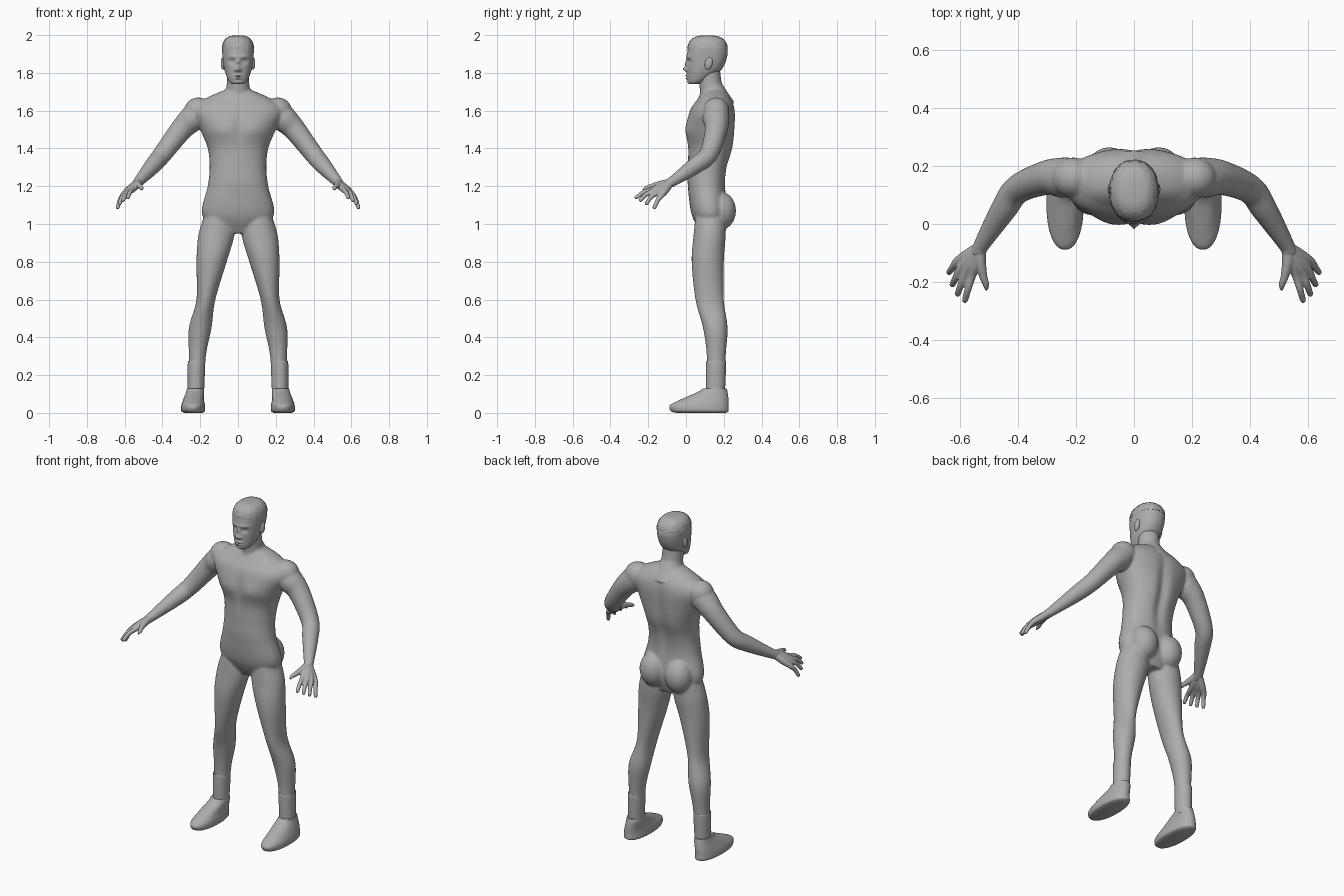
import bpy, bmesh, math, random
from mathutils import Vector, Matrix

random.seed(4)
default_cube = bpy.data.objects.get("Cube")
if default_cube:
    bpy.data.objects.remove(default_cube)

SIDES = {"left": 1, "right": -1}
colour = (.42, .42, .42, 1)
grey = bpy.data.materials.new("plain grey")
grey.use_nodes = True
grey.diffuse_color = colour
grey.node_tree.nodes["Principled BSDF"].inputs["Base Color"].default_value = colour


def spline(keys, steps):
    """Smooth curve through tuples of any length."""
    out = []
    for i, (start, end) in enumerate(zip(keys, keys[1:])):
        before = keys[max(i - 1, 0)]
        after = keys[min(i + 2, len(keys) - 1)]
        for k in range(steps):
            t = k / steps
            out.append(tuple(q + t / 2 * (r - p + t * (2 * p - 5 * q + 4 * r - s + t * (3 * (q - r) + s - p)))
                             for p, q, r, s in zip(before, start, end, after)))
    return out + [keys[-1]]


def loft(bm, rings):
    """Skin closed rings of points and cap both ends."""
    rows = [[bm.verts.new(point) for point in ring] for ring in rings]
    for low, high in zip(rows, rows[1:]):
        for i in range(len(low)):
            bm.faces.new((low[i - 1], low[i], high[i], high[i - 1]))
    bm.faces.new(rows[0])
    bm.faces.new(rows[-1])


def rounded(value, power):
    return math.copysign(abs(value) ** (2 / power), value)


def slices(bm, keys, side=1, power=2, bumps=(), segments=64, steps=8, noise=0):
    """Loft level slices (z, x min, x max, y front, y back) with soft bumps on front or back."""
    rings = []
    for z, x_min, x_max, y_front, y_back in spline(keys, steps):
        ring = []
        for i in range(segments):
            angle = math.tau * i / segments
            across, depth = math.cos(angle), math.sin(angle)
            size = random.uniform(1 - noise, 1 + noise) / 2
            x = (x_min + x_max) / 2 + (x_max - x_min) * size * rounded(across, power)
            y = (y_front + y_back) / 2 + (y_back - y_front) * size * rounded(depth, power)
            for face, bump_x, bump_z, width, height, push in bumps:
                facing = max(depth if face == "back" else -depth, 0)
                fall = ((abs(x) - bump_x) / width) ** 2 + ((z - bump_z) / height) ** 2
                y += math.copysign(push * facing * math.exp(-fall), push * depth)
            ring.append((x * side, y, z))
        rings.append(ring)
    loft(bm, rings)


def tube(bm, keys, side=1, segments=24, steps=6):
    """Round limb through (x, y, z, radius)."""
    path = spline(keys, steps)
    rings = []
    for i, (*centre, radius) in enumerate(path):
        ahead, behind = path[min(i + 1, len(path) - 1)], path[max(i - 1, 0)]
        along = (Vector(ahead[:3]) - Vector(behind[:3])).normalized()
        u = along.cross(Vector((1, 1, 0))).normalized()
        v = along.cross(u)
        ring = []
        for k in range(segments):
            angle = math.tau * k / segments
            point = Vector(centre) + radius * (u * math.cos(angle) + v * math.sin(angle))
            ring.append((point.x * side, point.y, point.z))
        rings.append(ring)
    loft(bm, rings)


def ball(bm, centre, size, tilt=0):
    place = Matrix.Translation(centre) @ Matrix.Rotation(tilt, 4, "X") @ Matrix.Diagonal((*size, 1))
    bmesh.ops.create_uvsphere(bm, u_segments=24, v_segments=14, radius=1, matrix=place)


def finish(bm, name, voxel=0, smooth=4):
    """Make the object; a voxel size blends its overlapping shells into one skin."""
    bmesh.ops.recalc_face_normals(bm, faces=bm.faces)
    mesh = bpy.data.meshes.new(name)
    bm.to_mesh(mesh)
    bm.free()
    mesh.materials.append(grey)
    part = bpy.data.objects.new(name, mesh)
    bpy.context.collection.objects.link(part)
    bpy.ops.object.select_all(action="DESELECT")
    part.select_set(True)
    bpy.context.view_layer.objects.active = part
    bpy.ops.object.shade_smooth_by_angle(angle=math.radians(50))
    if voxel:
        blend = part.modifiers.new("blend", "REMESH")
        blend.mode = "VOXEL"
        blend.voxel_size = voxel
        blend.use_smooth_shade = True
        soften = part.modifiers.new("soften", "SMOOTH")
        soften.factor = .5
        soften.iterations = smooth


# Body: torso, neck, legs and arms blended into one skin
body = bmesh.new()
torso = [(.95, .1, .08, .19), (1.05, .19, .03, .22), (1.2, .16, .01, .21), (1.3, .15, .01, .22),
         (1.4, .16, .01, .25), (1.5, .2, 0, .26), (1.6, .24, .02, .26), (1.66, .18, .06, .24),
         (1.71, .07, .09, .2)]
spine = ("back", 0, 1.4, .03, .2, -.02)
breastbone = ("front", 0, 1.5, .02, .1, -.01)
pectorals = ("front", .09, 1.5, .06, .05, .01)
slices(body, [(z, -half, half, front, back) for z, half, front, back in torso],
       power=2.2, bumps=[spine, breastbone, pectorals])
tube(body, [(0, .16, 1.62, .1), (0, .14, 1.7, .07), (0, .13, 1.74, .06), (0, .12, 1.82, .06)])
leg = [(1.04, .03, .18, .05, .21), (.94, .02, .21, .04, .21), (.8, .06, .22, .03, .2),
       (.6, .12, .22, .05, .2), (.45, .14, .26, .09, .22), (.3, .17, .26, .11, .21), (.1, .18, .26, .11, .2)]
wrist = (.53, -.08, 1.22, .027)
arm = [(.2, .17, 1.6, .06), (.24, .16, 1.56, .07), (.3, .16, 1.5, .06), (.4, .12, 1.37, .05),
       (.45, .05, 1.31, .045), wrist, (.54, -.11, 1.21, .025)]
for side in SIDES.values():
    slices(body, leg, side)
    tube(body, arm, side)
    ball(body, (side * .085, .185, 1.07), (.08, .08, .1))
    ball(body, (side * .21, .16, 1.6), (.075, .07, .07))
finish(body, "body", voxel=.007, smooth=6)

# Hands: four fanned fingers and a thumb start at the wrist and form the palm
index_knuckle, little_knuckle = Vector((.56, -.18, 1.18)), Vector((.61, -.13, 1.15))
index_tip, little_tip = Vector((.585, -.27, 1.135)), Vector((.64, -.17, 1.08))
for name, side in SIDES.items():
    hand = bmesh.new()
    start = Vector(wrist[:3])
    for finger in range(4):
        spread = finger / 3
        arch = Vector((.4, -.6, .2)) * math.sin(math.pi * spread) * .02
        knuckle = index_knuckle.lerp(little_knuckle, spread) + arch
        tip = index_tip.lerp(little_tip, spread) + arch
        middle = knuckle.lerp(tip, .5) + Vector((0, 0, .01))
        tube(hand, [(*start, .02), (*start.lerp(knuckle, .6), .02), (*knuckle, .015), (*middle, .012),
                    (*tip.lerp(middle, .15), .01), (*tip, .004)], side)
    tube(hand, [(*start, .02), (.53, -.13, 1.21, .02), (.52, -.18, 1.2, .014),
                (.51, -.21, 1.19, .011), (.51, -.23, 1.18, .004)], side)
    ball(hand, (start.x * side, start.y, start.z), (.026, .03, .026))
    finish(hand, name + "_hand", voxel=.004, smooth=3)

# Head with a sculpted face
head = bmesh.new()
skull = [(1.74, .03, .02, .06), (1.76, .05, .01, .11), (1.82, .073, .006, .19), (1.9, .083, .006, .22),
         (1.95, .08, .02, .21), (1.98, .04, .06, .18)]
face = {"nose tip": (0, 1.82, .012, .013, .022), "nose bridge": (0, 1.85, .01, .02, .01),
        "nostrils": (.015, 1.815, .007, .008, .008), "eye sockets": (.033, 1.86, .016, .012, -.015),
        "eyelids": (.033, 1.86, .01, .006, .008), "brows": (.03, 1.885, .03, .01, .006),
        "upper lip": (0, 1.786, .02, .006, .011), "lower lip": (0, 1.771, .02, .006, .01),
        "chin": (0, 1.75, .02, .01, .006)}
slices(head, [(z, -half, half, front, back) for z, half, front, back in skull], power=2.2,
       segments=128, steps=16, bumps=[("front", *feature) for feature in face.values()])
finish(head, "head")

ears = bmesh.new()
for side in SIDES.values():
    ball(ears, (side * .08, .12, 1.85), (.011, .02, .034), tilt=-.25)
finish(ears, "ears")

# Short cropped hair: a rough dome
hair = bmesh.new()
dome = []
for step in range(10):
    angle = math.pi / 2 * step / 9.2
    half = .085 * math.cos(angle) ** .6
    dome.append((1.925 + .073 * math.sin(angle), -half, half, .114 - half * 1.25, .114 + half * 1.25))
slices(hair, dome, power=2.2, segments=72, steps=3, noise=.02)
finish(hair, "hair")

# Sock cuffs and shoes
for name, side in SIDES.items():
    sock = bmesh.new()
    slices(sock, [(.1, .18, .266, .106, .206), (.26, .174, .266, .106, .212), (.27, .18, .26, .112, .205)], side)
    finish(sock, name + "_sock")
    shoe = bmesh.new()
    slices(shoe, [(0, .19, .28, -.05, .21), (.01, .175, .3, -.08, .225), (.04, .175, .3, -.085, .225),
                  (.07, .18, .29, -.03, .225), (.11, .18, .275, .06, .22), (.13, .185, .27, .09, .215)],
           side, power=2.2)
    finish(shoe, name + "_shoe")
